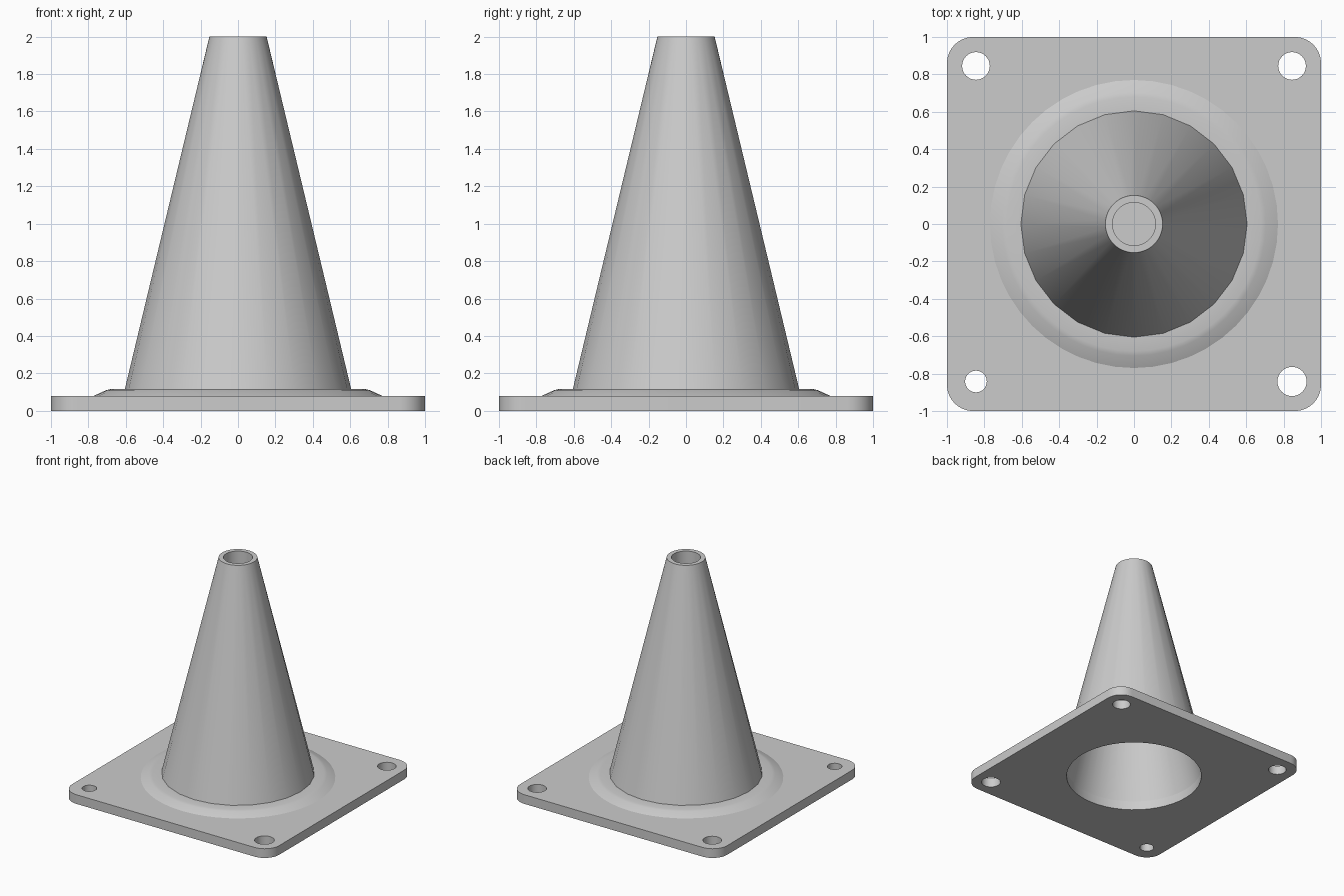
import bpy, bmesh
from math import cos, sin, pi, radians

cube = bpy.data.objects.get("Cube")
if cube:
    bpy.data.objects.remove(cube, do_unlink=True)

grey = bpy.data.materials.new("plain grey")
grey.use_nodes = True
GREY = (0.6, 0.6, 0.6, 1)
grey.diffuse_color = GREY
grey.node_tree.nodes["Principled BSDF"].inputs["Base Color"].default_value = GREY


def arc(cx, cy, r, steps, start=0.0, sweep=2 * pi, closed=True):
    div = steps if closed else steps - 1
    return [(cx + r * cos(start + sweep * i / div),
             cy + r * sin(start + sweep * i / div)) for i in range(steps)]


def finish(obj, angle=30):
    obj.data.materials.clear()
    obj.data.materials.append(grey)
    bpy.ops.object.select_all(action='DESELECT')
    obj.select_set(True)
    bpy.context.view_layer.objects.active = obj
    bpy.ops.object.shade_smooth_by_angle(angle=radians(angle))


def add_ring(bm, r, z, n):
    return [bm.verts.new((x, y, z)) for x, y in arc(0, 0, r, n)]


def bridge(bm, a, b):
    n = len(a)
    for i in range(n):
        j = (i + 1) % n
        bm.faces.new((a[i], a[j], b[j], b[i]))


def to_object(bm, name):
    mesh = bpy.data.meshes.new(name)
    bm.to_mesh(mesh)
    bm.free()
    obj = bpy.data.objects.new(name, mesh)
    bpy.context.collection.objects.link(obj)
    finish(obj)
    return obj


# Base plate: rounded square outline with a centre opening and four bolt holes
THICK, CORNER, BORE = 0.08, 0.14, 0.56
outline = []
for k, (sx, sy) in enumerate([(1, 1), (-1, 1), (-1, -1), (1, -1)]):
    inset = 1 - CORNER
    outline += arc(sx * inset, sy * inset, CORNER, 9, k * pi / 2, pi / 2, False)
bolt_holes = [(0.845, 0.845, 0.074), (-0.845, 0.845, 0.074),
              (-0.845, -0.842, 0.058), (0.845, -0.842, 0.078)]
loops = [outline, arc(0, 0, BORE, 48)] + [arc(x, y, r, 32) for x, y, r in bolt_holes]

curve = bpy.data.curves.new("base_plate", 'CURVE')
curve.dimensions = '2D'
curve.fill_mode = 'BOTH'
curve.extrude = THICK / 2
for pts in loops:
    spline = curve.splines.new('POLY')
    spline.points.add(len(pts) - 1)
    for p, (x, y) in zip(spline.points, pts):
        p.co = (x, y, 0, 1)
    spline.use_cyclic_u = True
plate = bpy.data.objects.new("base_plate", curve)
plate.location.z = THICK / 2
bpy.context.collection.objects.link(plate)
bpy.ops.object.select_all(action='DESELECT')
plate.select_set(True)
bpy.context.view_layer.objects.active = plate
bpy.ops.object.convert(target='MESH')
plate = bpy.context.view_layer.objects.active
bm = bmesh.new()
bm.from_mesh(plate.data)
bmesh.ops.remove_doubles(bm, verts=bm.verts, dist=0.0001)
bmesh.ops.recalc_face_normals(bm, faces=bm.faces)
bm.to_mesh(plate.data)
bm.free()
finish(plate)

# Raised collar sloping from the plate up to the cone
bm = bmesh.new()
rings = [add_ring(bm, r, z, 48) for r, z in
         [(0.77, THICK), (0.705, 0.11), (0.68, 0.116), (0.59, 0.116)]]
for a, b in zip(rings, rings[1:]):
    bridge(bm, a, b)
to_object(bm, "collar")

# Cone wall: coarse foot ring fanned to a finer rim, with a recess in the top
bm = bmesh.new()
N = 24
foot = add_ring(bm, 0.605, 0.116, N)
rim = add_ring(bm, 0.153, 2.0, 2 * N)
for i in range(N):
    j = (i + 1) % N
    mid, end = rim[2 * i + 1], rim[2 * j]
    bm.faces.new((foot[i], mid, rim[2 * i]))
    bm.faces.new((foot[i], foot[j], mid))
    bm.faces.new((foot[j], end, mid))
lip = add_ring(bm, 0.115, 2.0, 2 * N)
recess = add_ring(bm, 0.115, 1.8, 2 * N)
bridge(bm, rim, lip)
bridge(bm, lip, recess)
bm.faces.new(recess)
to_object(bm, "cone")

# Hollow underside of the cone
bm = bmesh.new()
mouth = add_ring(bm, BORE, THICK, 2 * N)
crown = add_ring(bm, 0.155, 1.76, 2 * N)
bridge(bm, crown, mouth)
bm.faces.new(list(reversed(crown)))
to_object(bm, "cone_inside")
